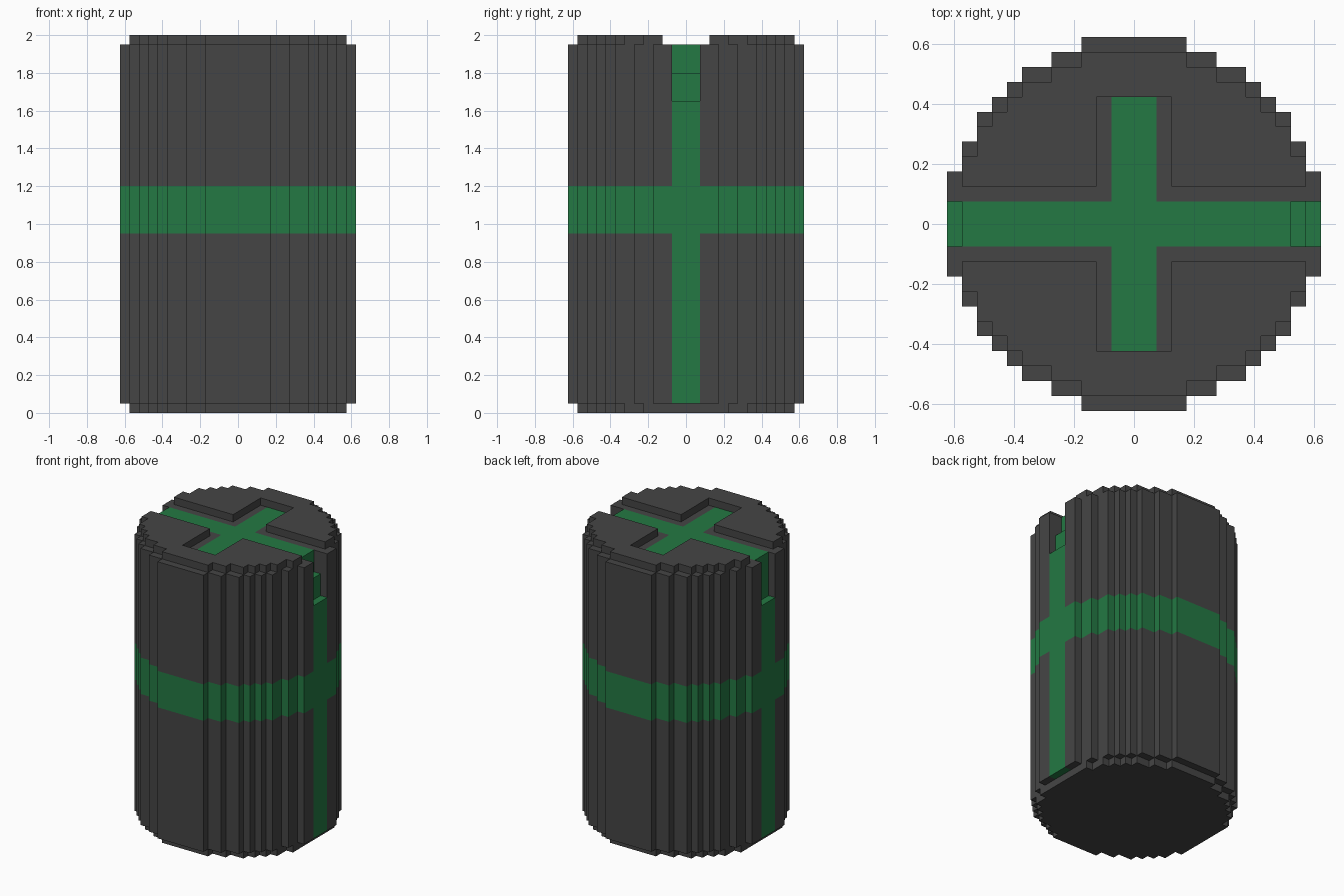
import bpy
import bmesh

if "Cube" in bpy.data.objects:
    bpy.data.objects.remove(bpy.data.objects["Cube"], do_unlink=True)


def make_material(name, rgb):
    mat = bpy.data.materials.new(name)
    mat.use_nodes = True
    mat.diffuse_color = (*rgb, 1)
    bsdf = next(n for n in mat.node_tree.nodes if n.type == "BSDF_PRINCIPLED")
    bsdf.inputs["Base Color"].default_value = (*rgb, 1)
    return mat


DARK = make_material("dark grey", (0.060, 0.060, 0.060))
GREEN = make_material("green", (0.017, 0.190, 0.056))


def prism(name, outline, z0, z1, mat):
    """Flat-sided solid from a plan outline."""
    bm = bmesh.new()
    face = bm.faces.new([bm.verts.new((x, y, z0)) for x, y in outline])
    grown = bmesh.ops.extrude_face_region(bm, geom=[face], use_keep_orig=True)
    top = [g for g in grown["geom"] if isinstance(g, bmesh.types.BMVert)]
    bmesh.ops.translate(bm, vec=(0, 0, z1 - z0), verts=top)
    bmesh.ops.recalc_face_normals(bm, faces=bm.faces)
    mesh = bpy.data.meshes.new(name)
    bm.to_mesh(mesh)
    bm.free()
    mesh.materials.append(mat)
    obj = bpy.data.objects.new(name, mesh)
    bpy.context.collection.objects.link(obj)
    return obj


def box(name, x0, x1, y, z0, z1, mat):
    return prism(name, [(x0, -y), (x1, -y), (x1, y), (x0, y)], z0, z1, mat)


def half_outline(corners, gap, slot):
    """Back half of a stepped disc, starting at y = gap, with a central slot."""
    side = [(corners[0][0], gap)]
    for (x, y), (nx, _) in zip(corners, corners[1:]):
        side += [(x, y), (nx, y)]
    side.append(corners[-1])
    pts = side + [(-x, y) for x, y in reversed(side)]
    if slot:
        pts += [(-slot, gap), (-slot, ARM), (slot, ARM), (slot, gap)]
    return pts


def halves(name, corners, gap, slot, z0, z1, mat):
    outline = half_outline(corners, gap, slot)
    prism("back_" + name, outline, z0, z1, mat)
    prism("front_" + name, [(x, -y) for x, y in outline], z0, z1, mat)


ARM = 0.425      # reach of the short cross arms
STRIPE = 0.075   # half width of the green stripes
GROOVE = 0.125   # half width of the groove in the top

# Outer corners of the stepped circle, and the smaller end caps
RIM = [(0.625, 0.175), (0.575, 0.275), (0.525, 0.375), (0.475, 0.425),
       (0.425, 0.475), (0.375, 0.525), (0.275, 0.575), (0.175, 0.625)]
CAP = [(x, y - 0.05) for x, y in RIM[1:]]

# Body: two stepped halves with a green belt
halves("lower_body", RIM, STRIPE, STRIPE, 0.05, 0.95, DARK)
halves("belt", RIM, STRIPE, STRIPE, 0.95, 1.20, GREEN)
halves("upper_body", RIM, STRIPE, STRIPE, 1.20, 1.95, DARK)

# End caps; the top one leaves a cross-shaped groove
halves("bottom_cap", CAP, 0, 0, 0, 0.05, DARK)
halves("top_cap", CAP, GROOVE, GROOVE, 1.95, 2.0, DARK)

# Green cross core between the halves
S, L, R = STRIPE, -0.575, 0.525
prism("cross_core", [(L, -S), (-S, -S), (-S, -ARM), (S, -ARM), (S, -S), (R, -S),
                     (R, S), (S, S), (S, ARM), (-S, ARM), (-S, S), (L, S)],
      0.05, 1.95, GREEN)

# Side stripes, stepped down at the top
box("right_side_stripe", -0.625, -0.575, STRIPE, 0.05, 1.65, GREEN)
box("left_side_step", 0.525, 0.575, STRIPE, 0.05, 1.80, GREEN)
box("left_side_stripe", 0.575, 0.625, STRIPE, 0.05, 1.65, GREEN)
